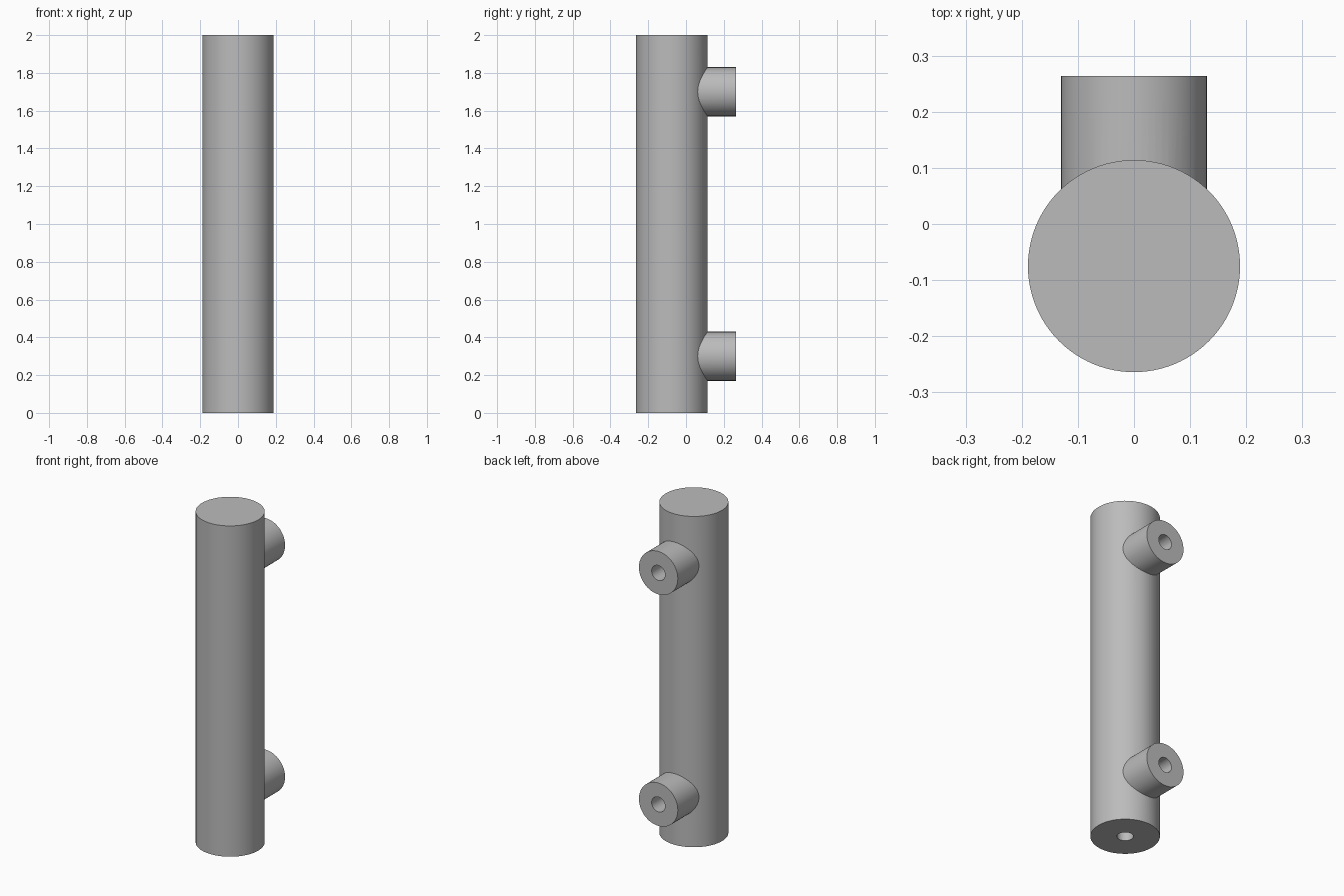
import bpy
import math

cube = bpy.data.objects.get("Cube")
if cube:
    bpy.data.objects.remove(cube, do_unlink=True)

BAR_Y, BACK_Y = -0.075, 0.264
BAR_R, POST_R, HOLE_R = 0.189, 0.13, 0.045
POST_HEIGHTS = (0.3, 1.7)

metal = bpy.data.materials.new("satin grey metal")
metal.use_nodes = True
GREY = (0.5, 0.5, 0.5, 1)
metal.diffuse_color = GREY
metal.node_tree.nodes["Principled BSDF"].inputs["Base Color"].default_value = GREY


def cylinder(name, radius, length, centre, sides, along_y=False):
    """Upright cylinder, or one lying along y."""
    bpy.ops.mesh.primitive_cylinder_add(
        vertices=sides, radius=radius, depth=length, location=centre,
        rotation=(math.pi / 2 if along_y else 0, 0, 0))
    obj = bpy.context.object
    obj.name = name
    obj.data.materials.append(metal)
    return obj


def combine(target, other, operation):
    """Apply a boolean and discard the second solid."""
    mod = target.modifiers.new(operation.lower(), 'BOOLEAN')
    mod.operation = operation
    mod.solver = 'EXACT'
    mod.object = other
    bpy.context.view_layer.objects.active = target
    bpy.ops.object.modifier_apply(modifier=mod.name)
    bpy.data.objects.remove(other, do_unlink=True)


# Main grip bar
handle = cylinder("handle_bar", BAR_R, 2, (0, BAR_Y, 1), 96)

# Mounting posts, rooted inside the bar
post_length = BACK_Y - BAR_Y
for z in POST_HEIGHTS:
    post = cylinder("mounting_post", POST_R, post_length,
                    (0, BAR_Y + post_length / 2, z), 64, True)
    combine(handle, post, 'UNION')

# Blind screw holes in the posts
HOLE_DEPTH = 0.26
for z in POST_HEIGHTS:
    hole = cylinder("screw_hole", HOLE_R, HOLE_DEPTH * 2, (0, BACK_Y, z), 32, True)
    combine(handle, hole, 'DIFFERENCE')

# Blind hole in the bottom end
hole = cylinder("end_hole", HOLE_R, HOLE_DEPTH * 2, (0, BAR_Y, 0), 32)
combine(handle, hole, 'DIFFERENCE')

# Smooth walls with crisp rims
bpy.ops.object.select_all(action='DESELECT')
handle.select_set(True)
bpy.context.view_layer.objects.active = handle
bpy.ops.object.shade_smooth_by_angle(angle=math.radians(30))
